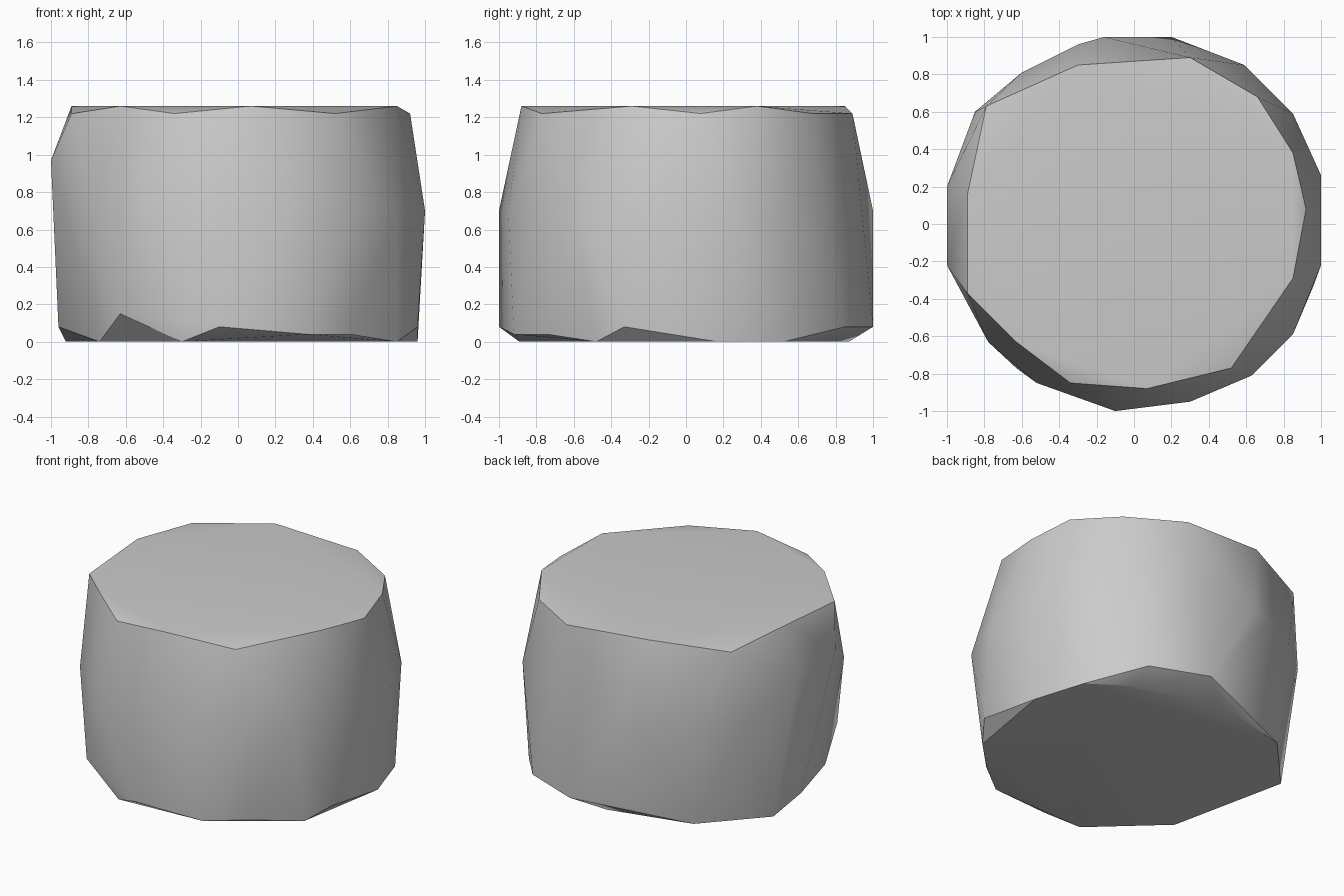
import bpy
import bmesh
import math

# Remove the default cube
default_cube = bpy.data.objects.get("Cube")
if default_cube:
    bpy.data.objects.remove(default_cube, do_unlink=True)


def make_material(name, colour):
    material = bpy.data.materials.new(name)
    material.use_nodes = True
    material.diffuse_color = colour
    shader = material.node_tree.nodes["Principled BSDF"]
    shader.inputs["Base Color"].default_value = colour
    return material


def add_ring(bm, height, outline):
    """Add one horizontal ring of corner points."""
    for x, y in outline:
        bm.verts.new((x, y, height))


def shade_by_angle(obj, degrees):
    bpy.ops.object.select_all(action="DESELECT")
    obj.select_set(True)
    bpy.context.view_layer.objects.active = obj
    bpy.ops.object.shade_smooth_by_angle(angle=math.radians(degrees))


# Chipped rim: raised corners alternate with lowered ones
rim_high = [(-.89, .16), (-.3, .85), (.85, .38),
            (.85, -.29), (.07, -.88), (-.63, -.63)]
rim_low = [(-.79, .63), (.3, .89), (.66, .68), (.92, .08),
           (.52, -.77), (-.34, -.85), (-.89, -.37)]

# Bulging wall, with its widest corners on the right side set higher
shoulder = [(-1, .2), (-1, -.22)]
wall = [(-.85, .6), (-.6, .81), (-.3, .96), (-.16, 1), (.85, .59),
        (1, .26), (1, -.22), (.85, -.59), (.63, -.81), (.3, -.95),
        (-.1, -1), (-.52, -.85), (-.78, -.63)]

# Chipped lower edge
skirt_high = [(-.63, -.77)]
skirt = [(-.96, .1), (-.1, -1), (.96, -.33), (.59, .85), (.2, 1)]
skirt_low = [(.37, -.92), (.6, -.74)]

# Flat underside
foot = [(-.3, -.89), (.85, -.48), (.96, .17), (.85, .52), (.6, .69),
        (0, .87), (-.57, .73), (-.92, .35), (-.74, -.48)]

# Wrap the rings in one convex block
bm = bmesh.new()
add_ring(bm, 1.26, rim_high)
add_ring(bm, 1.22, rim_low)
add_ring(bm, .97, shoulder)
add_ring(bm, .7, wall)
add_ring(bm, .15, skirt_high)
add_ring(bm, .08, skirt)
add_ring(bm, .04, skirt_low)
add_ring(bm, 0, foot)

hull = bmesh.ops.convex_hull(bm, input=bm.verts[:])
unused = {item for item in hull["geom_interior"] + hull["geom_unused"]
          if isinstance(item, bmesh.types.BMVert) and not item.link_faces}
bmesh.ops.delete(bm, geom=list(unused), context="VERTS")
bmesh.ops.recalc_face_normals(bm, faces=bm.faces[:])

mesh = bpy.data.meshes.new("chipped_round_block")
bm.to_mesh(mesh)
bm.free()

block = bpy.data.objects.new("chipped_round_block", mesh)
bpy.context.collection.objects.link(block)
mesh.materials.append(make_material("stone grey", (.6, .6, .6, 1)))
shade_by_angle(block, 30)
